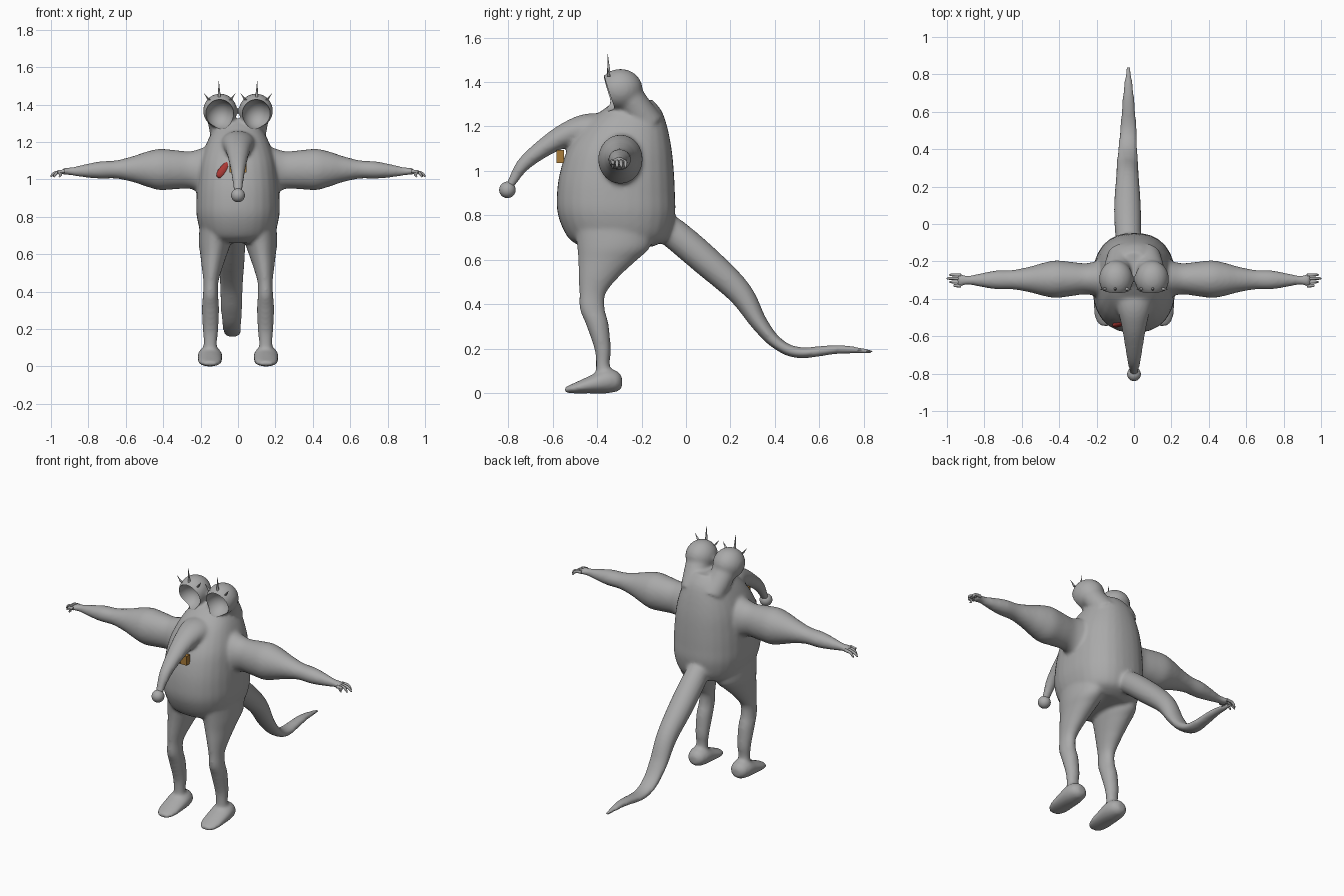
import bpy, bmesh, math
from mathutils import Vector

old = bpy.data.objects.get("Cube")
if old:
    bpy.data.objects.remove(old, do_unlink=True)

X, Y, Z = Vector((1, 0, 0)), Vector((0, 1, 0)), Vector((0, 0, 1))


def material(name, color):
    m = bpy.data.materials.new(name)
    m.use_nodes = True
    m.diffuse_color = (*color, 1)
    m.node_tree.nodes["Principled BSDF"].inputs["Base Color"].default_value = (*color, 1)
    return m


GREY = material("grey skin", (0.4, 0.4, 0.4))
RED = material("red tongue", (0.4, 0.04, 0.035))
TAN = material("tan teeth", (0.4, 0.2, 0.04))


def finish(bm, name, mat):
    mesh = bpy.data.meshes.new(name)
    bmesh.ops.recalc_face_normals(bm, faces=bm.faces)
    bm.to_mesh(mesh)
    bm.free()
    mesh.materials.append(mat)
    ob = bpy.data.objects.new(name, mesh)
    bpy.context.collection.objects.link(ob)
    return ob


def smooth(ob):
    bpy.ops.object.select_all(action='DESELECT')
    ob.select_set(True)
    bpy.context.view_layer.objects.active = ob
    bpy.ops.object.shade_smooth_by_angle(angle=math.radians(40))


def spline(rows, steps):
    """Catmull-Rom through rows of numbers."""
    r = [rows[0], *rows, rows[-1]]
    out = []
    for a, b, c, d in zip(r, r[1:], r[2:], r[3:]):
        for k in range(steps):
            t = k / steps
            out.append([q + t / 2 * (s - p + t * (2 * p - 5 * q + 4 * s - w + t * (3 * (q - s) + w - p)))
                        for p, q, s, w in zip(a, b, c, d)])
    return out + [list(rows[-1])]


def loft(bm, rows, u, v=None, power=2, n=32, steps=6):
    """Rings of (x, y, z, radius_u, radius_v); without v they follow the path."""
    rows = spline(rows, steps)
    pts = [Vector(r[:3]) for r in rows]
    rings = []
    for i, (p, r) in enumerate(zip(pts, rows)):
        tangent = pts[min(i + 1, len(pts) - 1)] - pts[max(i - 1, 0)]
        w = v or tangent.cross(u).normalized()
        ring = []
        for k in range(n):
            c, s = math.cos(math.tau * k / n), math.sin(math.tau * k / n)
            f = (abs(c) ** power + abs(s) ** power) ** (-1 / power)
            ring.append(bm.verts.new(p + u * c * f * r[3] + w * s * f * r[4]))
        rings.append(ring)
    for a, b in zip(rings, rings[1:]):
        for k in range(n):
            bm.faces.new((a[k], a[k - 1], b[k - 1], b[k]))
    bm.faces.new(rings[0])
    bm.faces.new(rings[-1])


def ellipsoid(bm, center, radii):
    new = bmesh.ops.create_uvsphere(bm, u_segments=40, v_segments=24, radius=1)["verts"]
    for vert in new:
        vert.co = Vector(center) + Vector(a * b for a, b in zip(vert.co, radii))


# Torso: height, front, back, half width
bm = bmesh.new()
torso = [(.66, -.47, -.15, .13), (.7, -.53, -.08, .19), (.8, -.575, -.05, .22),
         (.9, -.58, -.05, .222), (1, -.565, -.055, .215), (1.1, -.53, -.065, .2),
         (1.2, -.46, -.085, .165), (1.27, -.38, -.11, .125), (1.32, -.31, -.15, .07)]
loft(bm, [(0, (f + b) / 2, z, w, (b - f) / 2) for z, f, b, w in torso], X, Y, 2.4)

# Snout
loft(bm, [(0, -.3, 1.15, .12, .1), (0, -.43, 1.185, .095, .075), (0, -.53, 1.165, .07, .057),
          (0, -.63, 1.11, .052, .043), (0, -.73, 1.03, .036, .032), (0, -.785, .945, .024, .02),
          (0, -.8, .92, .02, .018)], X)

# Tail
loft(bm, [(-.02, -.17, .79, .05, .06), (-.03, -.07, .73, .068, .068), (-.035, .085, .6, .072, .068),
          (-.035, .24, .455, .062, .057), (-.035, .33, .315, .057, .038), (-.033, .41, .225, .052, .028),
          (-.03, .51, .183, .045, .025), (-.03, .69, .198, .03, .02), (-.03, .84, .187, .012, .008)], X)

for s in (1, -1):
    # Leg: height, front, back, centre x, half width
    leg = [(.76, -.5, -.15, .12, .085), (.66, -.49, -.16, .125, .085), (.6, -.485, -.22, .13, .072),
           (.53, -.483, -.295, .138, .056), (.45, -.48, -.36, .145, .04), (.38, -.478, -.365, .147, .041),
           (.31, -.45, -.348, .147, .046), (.2, -.412, -.338, .147, .042), (.13, -.405, -.342, .148, .036),
           (.05, -.41, -.33, .15, .04)]
    loft(bm, [(s * x, (f + b) / 2, z, w, (b - f) / 2) for z, f, b, x, w in leg], X, Y)

    # Foot
    loft(bm, [(s * .15, y, z, w, h) for y, z, w, h in
              [(-.287, .05, .025, .025), (-.31, .054, .052, .046), (-.36, .055, .066, .055),
               (-.43, .04, .066, .04), (-.5, .024, .06, .024), (-.54, .016, .036, .014),
               (-.548, .015, .015, .007)]], X, Z)

    # Arm: distance out, height, depth, half height
    arm = [(.12, 1.04, .12, .15), (.2, 1.045, .095, .12), (.26, 1.05, .083, .1), (.34, 1.052, .092, .105),
           (.42, 1.053, .1, .11), (.49, 1.055, .087, .093), (.56, 1.055, .068, .07),
           (.65, 1.053, .052, .049), (.74, 1.05, .05, .046), (.83, 1.045, .034, .033),
           (.89, 1.043, .024, .022), (.925, 1.043, .034, .019), (.945, 1.04, .03, .013)]
    loft(bm, [(s * x, -.29 - .012 * x, z, d, h) for x, z, d, h in arm], Y, Z)

    # Eye stalk and bulb
    loft(bm, [(s * .06, -.16, 1.2, .08, .07), (s * .085, -.225, 1.29, .074, .066),
              (s * .094, -.275, 1.36, .075, .07)], X)
    ellipsoid(bm, (s * .096, -.295, 1.367), (.091, .1, .092))

# Fuse and soften the body, then hollow the eye sockets
body = finish(bm, "body", GREY)
fuse = body.modifiers.new("fuse", 'REMESH')
fuse.mode = 'VOXEL'
fuse.voxel_size = 0.01
fuse.use_smooth_shade = True
soft = body.modifiers.new("soften", 'SMOOTH')
soft.factor, soft.iterations = 0.5, 8
bm = bmesh.new()
for s in (1, -1):
    ellipsoid(bm, (s * .098, -.37, 1.347), (.077, .095, .08))
cutter = finish(bm, "socket_cutter", GREY)
cutter.hide_render = True
cut = body.modifiers.new("sockets", 'BOOLEAN')
cut.operation = 'DIFFERENCE'
cut.object = cutter
bpy.context.view_layer.update()
graph = bpy.context.evaluated_depsgraph_get()
baked = bpy.data.meshes.new_from_object(body.evaluated_get(graph))
body.modifiers.clear()
body.data = baked
bpy.data.objects.remove(cutter, do_unlink=True)
smooth(body)

# Nose ball
bm = bmesh.new()
ellipsoid(bm, (0, -.803, .915), (.037, .037, .037))
smooth(finish(bm, "nose_ball", GREY))

for s, side in ((1, "left"), (-1, "right")):
    # Fingers
    for i in range(4):
        y = -.272 - i * .019
        tip = .97 + .03 * math.sin(i + .6)
        bm = bmesh.new()
        loft(bm, [(s * .925, y - .002, 1.043, .009, .01), (s * .96, y, 1.04, .008, .009),
                  (s * (tip - .01), y, 1.028, .007, .008), (s * tip, y, 1.013, .003, .004)],
             Y, n=10, steps=3)
        smooth(finish(bm, f"{side}_finger_{i + 1}", GREY))

    # Lashes
    for i, (x, z, dx, top) in enumerate([(.155, 1.425, .026, 1.46), (.1, 1.44, .003, 1.525),
                                         (.04, 1.425, -.026, 1.46)]):
        bm = bmesh.new()
        loft(bm, [(s * x, -.347, z, .008, .008), (s * (x + dx), -.352, top, .0008, .0008)],
             X, Y, n=10, steps=1)
        smooth(finish(bm, f"{side}_lash_{i + 1}", GREY))

    # Hanging teeth
    bm = bmesh.new()
    bmesh.ops.create_cube(bm, size=1)
    for vert in bm.verts:
        vert.co = Vector((s * .024, -.565, 1.065)) + vert.co * Vector((.042, 0, 0)).x * X \
            + (vert.co.y * .009) * Y + (vert.co.z * .1) * Z - (vert.co * .042) + (vert.co.x * .042) * X
    finish(bm, f"{side}_tooth", TAN)

# Tongue
bm = bmesh.new()
loft(bm, [(-.035, -.5, 1.1, .018, .014), (-.06, -.525, 1.07, .022, .016), (-.085, -.535, 1.04, .024, .016),
          (-.103, -.54, 1.02, .018, .012), (-.11, -.541, 1.012, .005, .004)], Vector((.7, 0, -.7)), Y)
smooth(finish(bm, "tongue", RED))
